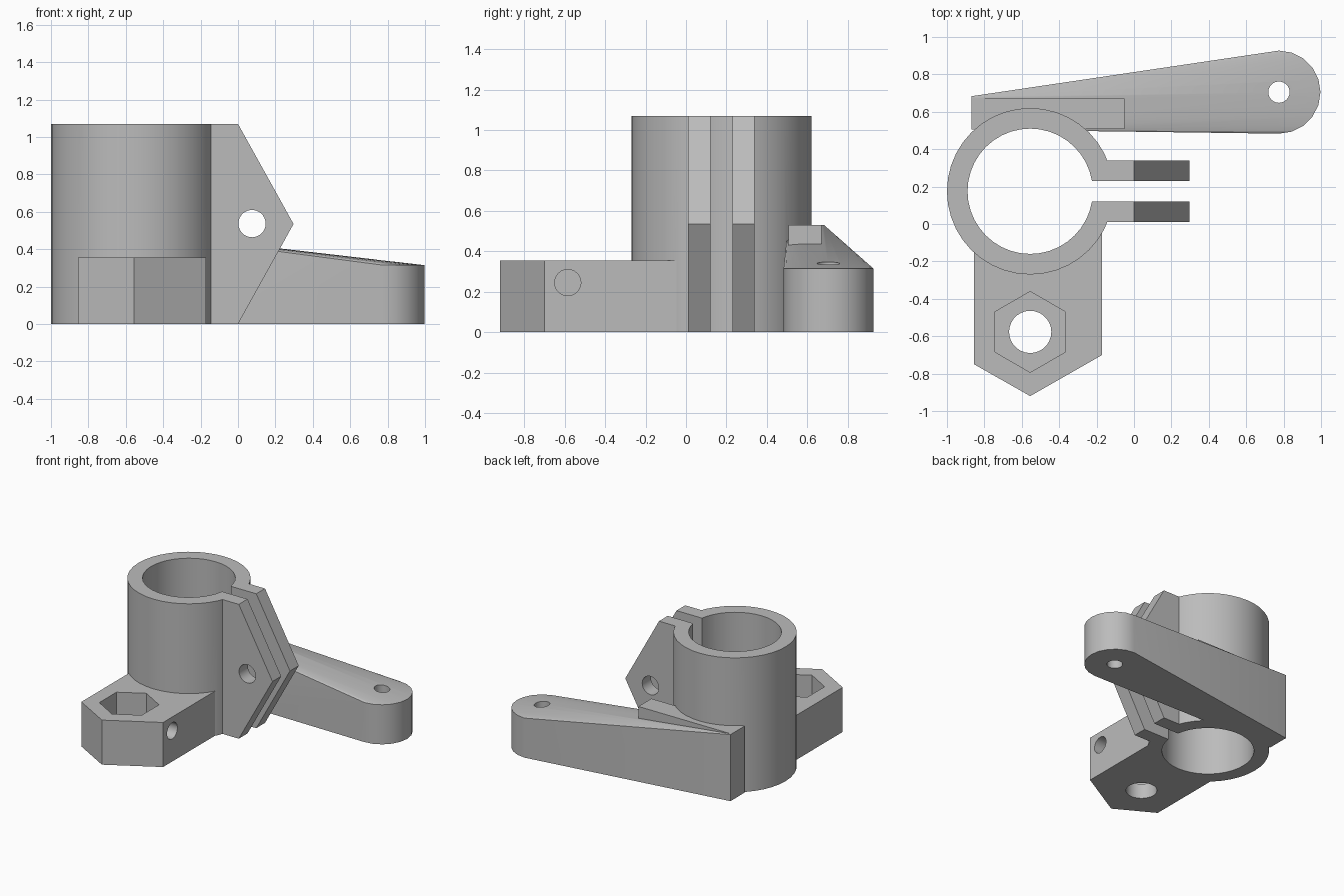
import bpy, bmesh
from math import pi, cos, sin
from mathutils import Vector

cube = bpy.data.objects.get("Cube")
if cube:
    bpy.data.objects.remove(cube, do_unlink=True)

grey = bpy.data.materials.new("plain_grey")
grey.use_nodes = True
grey.diffuse_color = (0.5, 0.5, 0.5, 1)
grey.node_tree.nodes["Principled BSDF"].inputs["Base Color"].default_value = (0.5, 0.5, 0.5, 1)

HEIGHT = 1.07
TUBE = (-0.555, 0.175)
NUT = (-0.555, -0.577)
PIVOT = (0.775, 0.705)


def make_object(name, bm):
    bmesh.ops.recalc_face_normals(bm, faces=bm.faces)
    mesh = bpy.data.meshes.new(name)
    bm.to_mesh(mesh)
    bm.free()
    mesh.materials.append(grey)
    obj = bpy.data.objects.new(name, mesh)
    bpy.context.collection.objects.link(obj)
    return obj


def prism(name, outline, low, high, axis="z"):
    """Extrude a flat outline along an axis."""
    place = {"x": lambda a, b, d: (d, a, b),
             "y": lambda a, b, d: (a, d, b),
             "z": lambda a, b, d: (a, b, d)}[axis]
    bm = bmesh.new()
    face = bm.faces.new([bm.verts.new(place(a, b, low)) for a, b in outline])
    moved = bmesh.ops.extrude_face_region(bm, geom=[face])["geom"]
    shift = Vector(place(0, 0, high - low))
    bmesh.ops.translate(bm, vec=shift, verts=[v for v in moved if isinstance(v, bmesh.types.BMVert)])
    return make_object(name, bm)


def ring(centre, radius, sides, turn=0.0):
    return [(centre[0] + radius * cos(turn + 2 * pi * i / sides),
             centre[1] + radius * sin(turn + 2 * pi * i / sides)) for i in range(sides)]


def rect(a0, a1, b0, b1):
    return [(a0, b0), (a1, b0), (a1, b1), (a0, b1)]


def combine(target, others, operation):
    """Apply a chain of booleans, then drop the helper solids."""
    for other in others:
        mod = target.modifiers.new(other.name, "BOOLEAN")
        mod.operation, mod.solver, mod.object = operation, "EXACT", other
    graph = bpy.context.evaluated_depsgraph_get()
    mesh = bpy.data.meshes.new_from_object(target.evaluated_get(graph))
    target.modifiers.clear()
    target.data = mesh
    for other in others:
        bpy.data.objects.remove(other, do_unlink=True)


# Tapered lever: hull of a thin upright end plate and a round end
bm = bmesh.new()
for x, y in rect(-0.87, -0.865, 0.505, 0.683):
    for z in (0, 0.53):
        bm.verts.new((x, y, z))
for x, y in ring(PIVOT, 0.222, 20):
    for z in (0, 0.315):
        bm.verts.new((x, y, z))
bmesh.ops.convex_hull(bm, input=bm.verts)
bmesh.ops.dissolve_limit(bm, angle_limit=0.002, verts=bm.verts, edges=bm.edges)
lever = make_object("lever", bm)

# Level stiffening bar on top of the lever
lever_bar = prism("lever_bar", rect(-0.868, -0.05, 0.507, 0.67), 0.1, 0.53)

# Split clamp tube
bracket = prism("clamp_bracket", ring(TUBE, 0.445, 40), 0, HEIGHT)
slit = prism("slit", rect(-0.5, 0.4, 0.12, 0.23), -0.1, 1.2)

# Pointed clamp ears
ear_outline = [(-0.3, 0), (0, 0), (0.297, HEIGHT / 2), (0, HEIGHT), (-0.3, HEIGHT)]
ears = [prism(name, ear_outline, y, y + 0.11, "y")
        for name, y in (("front_ear", 0.01), ("back_ear", 0.23))]

# Pointed nut block
nut_block = prism("nut_block", [(-0.855, 0), (-0.855, -0.75), (-0.555, -0.92),
                                (-0.17, -0.7), (-0.17, 0)], 0, 0.355)

combine(bracket, [nut_block, lever, lever_bar] + ears, "UNION")

# Bore, slit, nut pocket and screw holes
combine(bracket, [
    prism("bore", ring(TUBE, 0.335, 40), -0.1, 1.2),
    slit,
    prism("nut_pocket", ring(NUT, 0.216, 6, pi / 6), 0.12, 0.5),
    prism("nut_hole", ring(NUT, 0.113, 28), -0.1, 0.5),
    prism("set_screw_hole", ring((-0.585, 0.245), 0.065, 24), -0.5, 0, "x"),
    prism("ear_hole", ring((0.075, 0.537), 0.073, 28), -0.1, 0.4, "y"),
    prism("pivot_hole", ring(PIVOT, 0.057, 24), -0.1, 0.6),
], "DIFFERENCE")

# Smooth the round walls, keep the edges crisp
bpy.ops.object.select_all(action="DESELECT")
bracket.select_set(True)
bpy.context.view_layer.objects.active = bracket
bpy.ops.object.shade_smooth_by_angle(angle=0.38)
